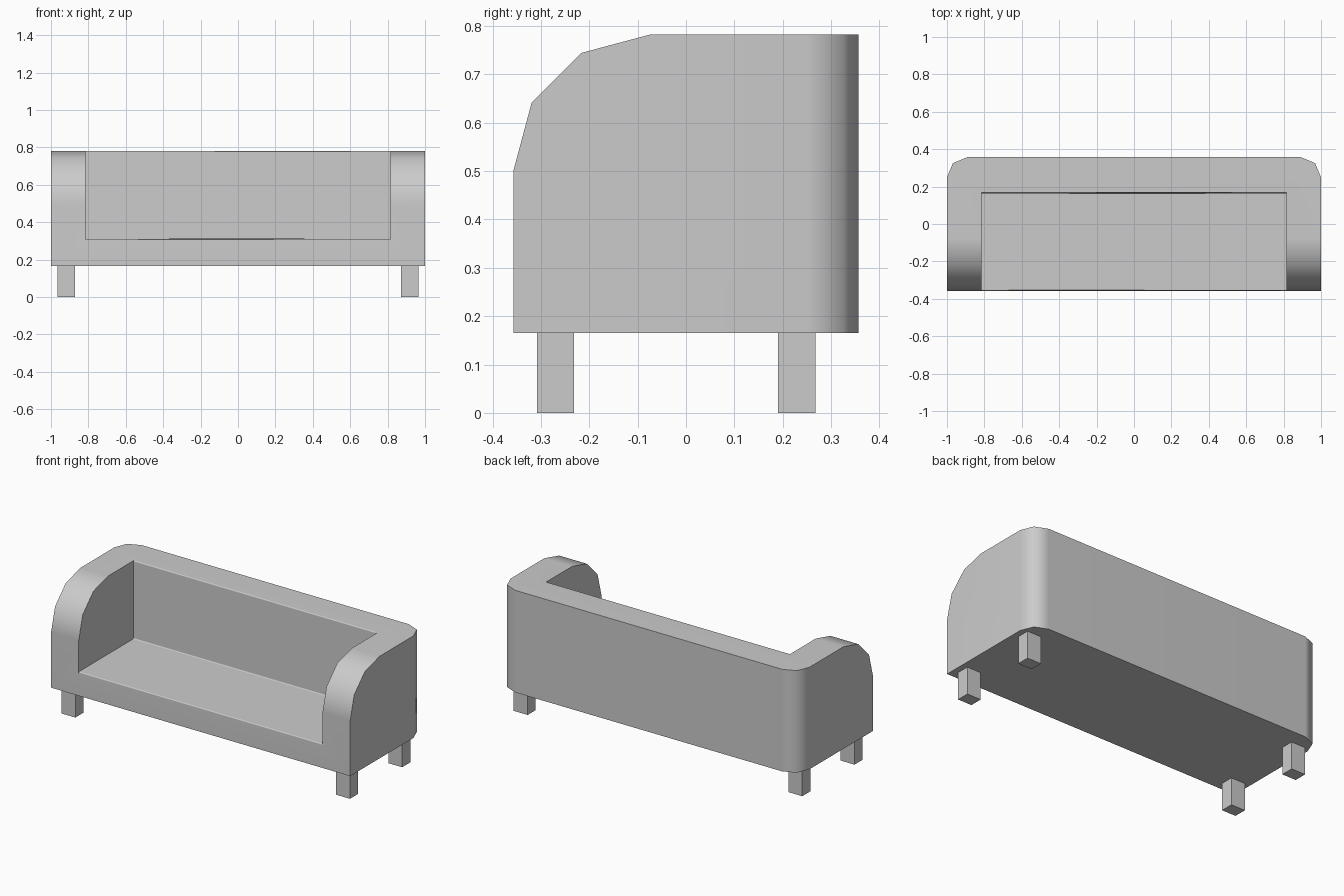
import bpy, bmesh, math

if "Cube" in bpy.data.objects:
    bpy.data.objects.remove(bpy.data.objects["Cube"])

def prism(name, profile, half_width):
    """Extrude a side profile (y, z) along x."""
    bm = bmesh.new()
    face = bm.faces.new([bm.verts.new((-half_width, y, z)) for y, z in profile])
    ext = bmesh.ops.extrude_face_region(bm, geom=[face])
    moved = [g for g in ext["geom"] if isinstance(g, bmesh.types.BMVert)]
    bmesh.ops.translate(bm, verts=moved, vec=(2 * half_width, 0, 0))
    bmesh.ops.recalc_face_normals(bm, faces=bm.faces)
    return bm

def make_object(name, bm):
    mesh = bpy.data.meshes.new(name)
    bm.to_mesh(mesh)
    bm.free()
    ob = bpy.data.objects.new(name, mesh)
    bpy.context.collection.objects.link(ob)
    return ob

D, BASE, TOP, R = 0.357, 0.165, 0.782, 0.282

# Body: side profile with a rounded front top
profile = [(D, TOP), (D, BASE), (-D, BASE)]
for i in range(4):
    a = math.radians(30 * i)
    profile.append((-D + R - R * math.cos(a), TOP - R + R * math.sin(a)))
bm = prism("sofa_body", profile, 1.0)

# Rounded vertical back corners
corners = [e for e in bm.edges
           if all(v.co.y > D - 0.01 for v in e.verts)
           and abs(e.verts[0].co.x - e.verts[1].co.x) < 0.01]
bmesh.ops.bevel(bm, geom=corners, offset=0.108, segments=2, profile=0.5, affect='EDGES')
body = make_object("sofa_body", bm)

# Seat recess, with softened seat and back edges
b, back, seat = 0.006, 0.166, 0.31
cut = [(-0.5, seat - b), (-D, seat - b), (-D + b, seat), (back - b, seat),
       (back, seat + b), (back, TOP - b), (back + b, TOP), (back + b, 0.95), (-0.5, 0.95)]
cutter = make_object("seat_cutter", prism("seat_cutter", cut, 0.815))

bpy.context.view_layer.objects.active = body
body.select_set(True)
mod = body.modifiers.new("recess", 'BOOLEAN')
mod.operation = 'DIFFERENCE'
mod.solver = 'EXACT'
mod.object = cutter
bpy.ops.object.modifier_apply(modifier=mod.name)
bpy.data.objects.remove(cutter)

# Smooth rounded parts, keep large faces flat
bpy.ops.object.shade_smooth_by_angle(angle=math.radians(50))
wn = body.modifiers.new("weighted", 'WEIGHTED_NORMAL')
wn.keep_sharp = True

# Legs
for place, y in (("front", -0.27), ("back", 0.229)):
    for side, x in (("left", -0.918), ("right", 0.918)):
        bpy.ops.mesh.primitive_cube_add(size=1, location=(x, y, BASE / 2))
        leg = bpy.context.object
        leg.name = f"{place}_{side}_leg"
        leg.scale = (0.093, 0.077, BASE)
